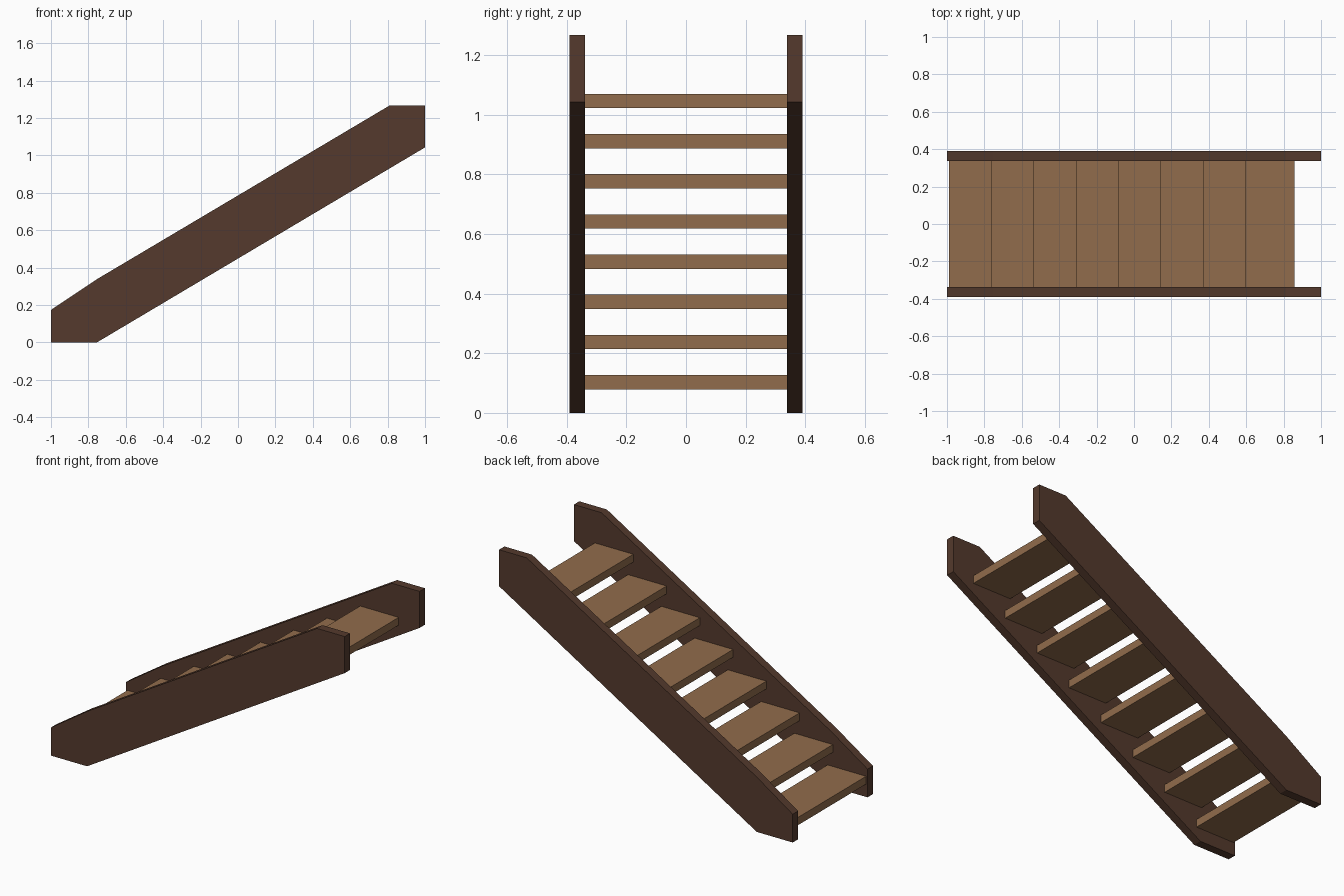
import bpy, bmesh

if "Cube" in bpy.data.objects:
    bpy.data.objects.remove(bpy.data.objects["Cube"])


def material(name, rgb):
    m = bpy.data.materials.new(name)
    m.diffuse_color = (*rgb, 1.0)
    m.use_nodes = True
    m.node_tree.nodes["Principled BSDF"].inputs["Base Color"].default_value = m.diffuse_color
    return m


dark_wood = material("dark wood", (0.089, 0.042, 0.026))
light_wood = material("light wood", (0.283, 0.150, 0.072))


def extrude_y(name, profile, y0, y1, mat):
    """Extrude an (x, z) outline from y0 to y1."""
    bm = bmesh.new()
    face = bm.faces.new([bm.verts.new((x, y0, z)) for x, z in profile])
    ext = bmesh.ops.extrude_face_region(bm, geom=[face])
    verts = [g for g in ext["geom"] if isinstance(g, bmesh.types.BMVert)]
    bmesh.ops.translate(bm, vec=(0, y1 - y0, 0), verts=verts)
    bmesh.ops.recalc_face_normals(bm, faces=bm.faces[:])
    mesh = bpy.data.meshes.new(name)
    bm.to_mesh(mesh)
    bm.free()
    mesh.materials.append(mat)
    obj = bpy.data.objects.new(name, mesh)
    bpy.context.collection.objects.link(obj)
    return obj


# Side stringers
outline = [(-1, 0), (-0.755, 0), (1, 1.043), (1, 1.268),
           (0.812, 1.268), (-0.755, 0.338), (-1, 0.174)]
extrude_y("front_stringer", outline, -0.39, -0.338, dark_wood)
extrude_y("back_stringer", outline, 0.338, 0.39, dark_wood)

# Open treads
DEPTH, THICK, RUN, RISE = 0.262, 0.048, 0.2265, 0.1347
for i in range(8):
    x, z = -0.99 + i * RUN, 0.079 + i * RISE
    box = [(x, z), (x + DEPTH, z), (x + DEPTH, z + THICK), (x, z + THICK)]
    extrude_y(f"tread_{i + 1}", box, -0.339, 0.339, light_wood)
